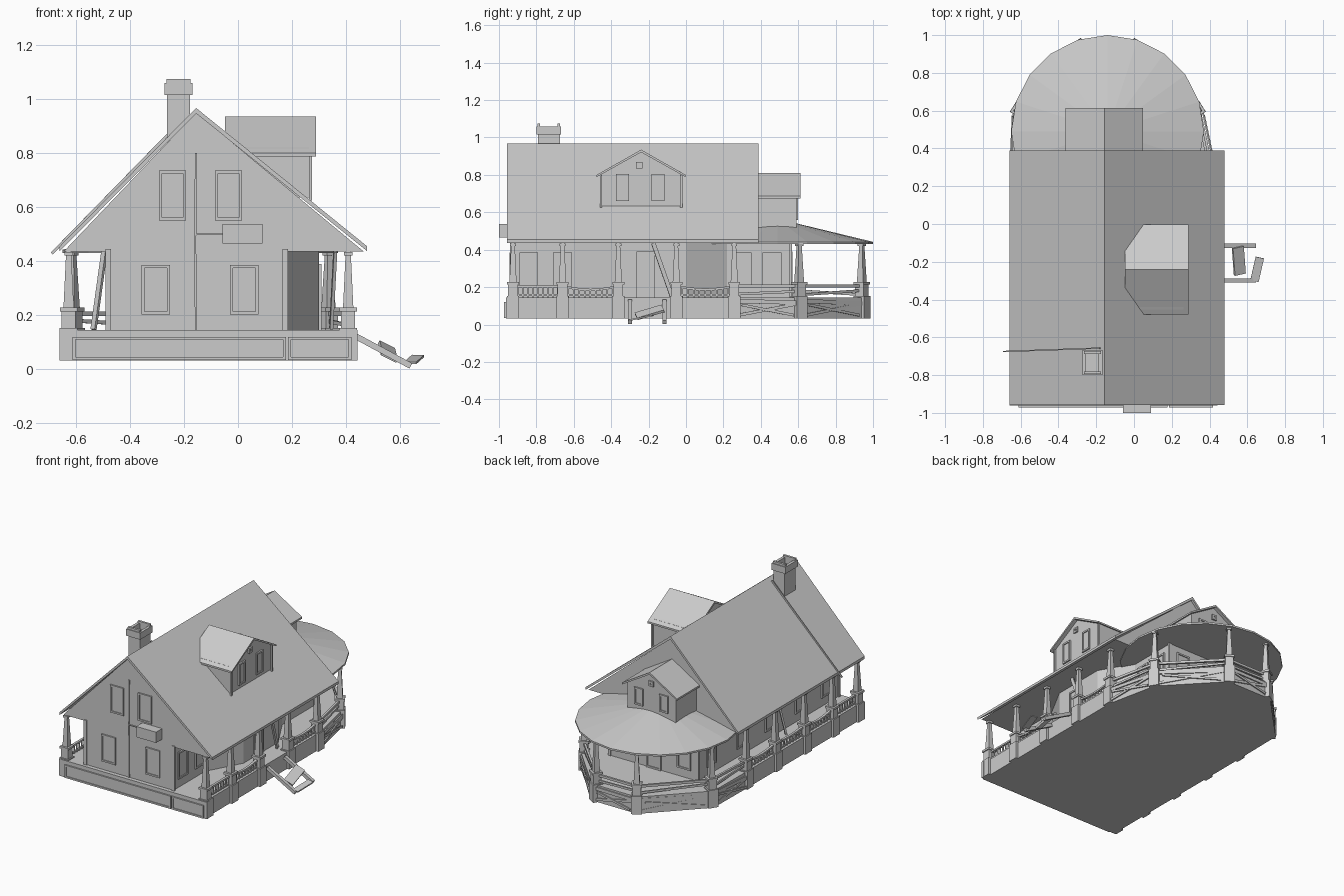
import bpy, bmesh, random
from math import radians, cos, sin, pi
from mathutils import Matrix, Vector

if "Cube" in bpy.data.objects:
    bpy.data.objects.remove(bpy.data.objects["Cube"])

random.seed(4)
RX = -0.155                      # ridge x


def finish(name, bm):
    bmesh.ops.recalc_face_normals(bm, faces=bm.faces)
    me = bpy.data.meshes.new(name)
    bm.to_mesh(me)
    bm.free()
    ob = bpy.data.objects.new(name, me)
    bpy.context.collection.objects.link(ob)
    return ob


def add_box(bm, loc, size, m=Matrix()):
    mat = m @ Matrix.Translation(loc) @ Matrix.Diagonal((*size, 1))
    bmesh.ops.create_cube(bm, size=1, matrix=mat)


def box(name, lo, hi):
    lo, hi = Vector(lo), Vector(hi)
    bm = bmesh.new()
    add_box(bm, (lo + hi) / 2, hi - lo)
    return finish(name, bm)


def add_beam(bm, p, q, w, h):
    """Bar from p to q, w wide sideways and h deep."""
    p, q = Vector(p), Vector(q)
    z = (q - p).normalized()
    x = z.cross(Vector((0, 0, 1)))
    x = x.normalized() if x.length > 0.01 else Vector((1, 0, 0))
    y = z.cross(x)
    m = Matrix((x, y, z)).transposed().to_4x4()
    m.translation = (p + q) / 2
    add_box(bm, (0, 0, 0), (w, h, (q - p).length), m)


def beams(name, items):
    bm = bmesh.new()
    for it in items:
        add_beam(bm, *it)
    return finish(name, bm)


def prism(name, pts, axis, a, b):
    """Extrude a 2D profile along an axis: x uses (y,z), y uses (x,z), z uses (x,y)."""
    def place(u, v, t):
        return {'x': (t, u, v), 'y': (u, t, v), 'z': (u, v, t)}[axis]
    bm = bmesh.new()
    f = bm.faces.new([bm.verts.new(place(u, v, a)) for u, v in pts])
    g = bmesh.ops.extrude_face_region(bm, geom=[f])
    vs = [v for v in g['geom'] if isinstance(v, bmesh.types.BMVert)]
    bmesh.ops.translate(bm, verts=vs, vec=Vector(place(0, 0, b - a)))
    return finish(name, bm)


def window(name, x, y, z0, z1, w, face):
    """Frame and pane on a wall; face angle 0 = front, 90 = right, 180 = back, -90 = left."""
    bm = bmesh.new()
    m = Matrix.Translation((x, y, (z0 + z1) / 2)) @ Matrix.Rotation(radians(face), 4, 'Z')
    h, t = z1 - z0, 0.011
    for s in (-1, 1):
        add_box(bm, (s * (w - t) / 2, 0, 0), (t, 0.02, h), m)
        add_box(bm, (0, 0, s * (h - t) / 2), (w, 0.02, t), m)
    add_box(bm, (0, 0, 0), (w - t, 0.008, h - t), m)
    return finish(name, bm)


# Deck with a polygonal rear
prism('deck', [(-0.645, -0.95), (0.425, -0.95), (0.425, 0.27), (0.35, 0.62), (0.03, 0.96),
               (-0.31, 0.96), (-0.64, 0.62), (-0.645, 0.27)], 'z', 0.032, 0.145)
box('front_skirt', (-0.66, -0.962, 0.032), (0.442, -0.94, 0.145))
window('skirt_panel_left', -0.217, -0.962, 0.034, 0.12, 0.79, 0)
window('skirt_panel_right', 0.302, -0.962, 0.034, 0.12, 0.235, 0)

# House walls: ground floor with projecting right bay, and gabled upper floor
prism('ground_floor', [(-0.48, -0.935), (0.175, -0.935), (0.175, -0.6), (0.3, -0.37), (0.3, 0.0),
                       (0.175, 0.22), (0.175, 0.56), (-0.48, 0.56)], 'z', 0.14, 0.445)
prism('upper_floor', [(-0.645, 0.436), (0.465, 0.436), (RX, 0.95)], 'y', -0.935, 0.372)
for cx in (-0.48, 0.175):
    for cy in (-0.935, 0.56):
        box('corner_board', (cx - 0.01, cy - 0.006, 0.14), (cx + 0.01, cy + 0.006, 0.445))

# Main roof
prism('main_roof', [(-0.66, 0.437), (-0.66, 0.455), (RX, 0.967), (0.478, 0.455), (0.478, 0.437),
                    (RX, 0.947)], 'y', -0.957, 0.388)

# Round rear porch roof: low 20-sided cone on a thin rim
bm = bmesh.new()
bmesh.ops.create_cone(bm, cap_ends=True, segments=20, radius1=0.51, radius2=0.51, depth=0.012,
                      matrix=Matrix.Translation((-0.14, 0.49, 0.436)))
bmesh.ops.create_cone(bm, cap_ends=False, segments=20, radius1=0.51, radius2=0, depth=0.123,
                      matrix=Matrix.Translation((-0.14, 0.49, 0.5035)))
finish('porch_roof', bm)


# Dormers: pentagon walls under a chevron roof
def dormer(name, c, hw, bottom, eave, top, axis, w0, w1, r0, r1):
    s = (top - eave) / (hw + 0.02)
    prism(name + '_walls', [(c - hw, bottom), (c + hw, bottom), (c + hw, eave + 0.012), (c, top - 0.01),
                            (c - hw, eave + 0.012)], axis, w0, w1)
    e = hw + 0.025
    ze = top - s * e
    prism(name + '_roof', [(c - e, ze - 0.012), (c - e, ze), (c, top), (c + e, ze), (c + e, ze - 0.012),
                           (c, top - 0.014)], axis, r0, r1)


dormer('side_dormer', -0.24, 0.213, 0.635, 0.803, 0.935, 'x', 0.0, 0.262, -0.048, 0.288)
dormer('rear_dormer', -0.157, 0.18, 0.49, 0.69, 0.81, 'y', 0.36, 0.59, 0.30, 0.613)
for y in (-0.34, -0.15):
    window('side_dormer_window', 0.262, y, 0.66, 0.805, 0.07, 90)
window('side_dormer_vent', 0.262, -0.25, 0.835, 0.87, 0.035, 90)
for x in (-0.25, -0.065):
    window('rear_dormer_window', x, 0.59, 0.56, 0.675, 0.065, 180)
window('rear_dormer_vent', -0.157, 0.59, 0.71, 0.745, 0.035, 180)
beams('dormer_corner_posts', [((0.268, y, 0.625), (0.268, y, 0.8), 0.012, 0.012) for y in (-0.455, -0.025)])

# Windows and doors
for x in (-0.243, -0.035):
    window('upper_window', x, -0.935, 0.55, 0.735, 0.1, 0)
for x in (-0.305, 0.023):
    window('lower_window', x, -0.935, 0.203, 0.385, 0.105, 0)
for y in (-0.84, -0.66, 0.3, 0.46):
    window('right_window', 0.175, y, 0.203, 0.385, 0.1, 90)
window('right_door', 0.3, -0.215, 0.145, 0.39, 0.1, 90)
for y in (-0.8, -0.52, -0.2, 0.1, 0.42):
    window('left_window', -0.48, y, 0.203, 0.385, 0.1, -90)
for x in (-0.38, 0.07):
    window('rear_window', x, 0.56, 0.203, 0.385, 0.1, 180)
window('rear_door', -0.155, 0.56, 0.145, 0.39, 0.11, 180)

# Chimney with a flared, hollow cap
box('chimney_stack', (-0.262, -0.79, 0.78), (-0.178, -0.675, 1.02))
for x in (-0.265, -0.18):
    box('chimney_cap_side', (x - 0.007, -0.8, 1.015), (x + 0.012, -0.668, 1.06))
for y in (-0.793, -0.675):
    box('chimney_cap_end', (-0.272, y - 0.007, 1.015), (-0.168, y + 0.007, 1.06))
box('chimney_rim_front', (-0.265, -0.795, 1.06), (-0.175, -0.78, 1.074))
box('chimney_rim_back', (-0.265, -0.688, 1.06), (-0.175, -0.673, 1.074))

# Cable over the left roof, front cable and meter box
beams('roof_cable', [((-0.69, -0.675, 0.428), (-0.18, -0.657, 0.95), 0.007, 0.01)])
beams('wall_cable', [((RX, -0.938, 0.8), (RX - 0.004, -0.938, 0.46), 0.007, 0.008),
                     ((RX - 0.004, -0.938, 0.46), (RX, -0.938, 0.14), 0.006, 0.008),
                     ((RX, -0.94, 0.5), (-0.05, -0.94, 0.5), 0.006, 0.006)])
box('front_box', (-0.057, -1.0, 0.466), (0.09, -0.93, 0.538))

# Porch posts: pier, pedestal, cap and tapered column
SIDE_Y = (-0.925, -0.66, -0.362, -0.052, 0.258)
right = [(0.408, y) for y in SIDE_Y]
left = [(-0.627, y) for y in SIDE_Y]
rear = [(0.335, 0.605), (0.012, 0.94), (-0.292, 0.94), (-0.612, 0.605)]
for x, y in right + left + rear:
    ang = 0 if y < 0.3 else (radians(32) if (x > RX) == (y < 0.8) else radians(-32))
    m = Matrix.Translation((x, y, 0)) @ Matrix.Rotation(ang, 4, 'Z')
    bm = bmesh.new()
    add_box(bm, (0, 0, 0.092), (0.066, 0.066, 0.12), m)
    add_box(bm, (0, 0, 0.18), (0.052, 0.052, 0.07), m)
    add_box(bm, (0, 0, 0.221), (0.064, 0.064, 0.014), m)
    bmesh.ops.create_cone(bm, cap_ends=True, segments=4, radius1=0.027, radius2=0.013, depth=0.21,
                          matrix=m @ Matrix.Translation((0, 0, 0.333)) @ Matrix.Rotation(pi / 4, 4, 'Z'))
    add_box(bm, (0, 0, 0.427), (0.032, 0.032, 0.014), m)
    finish('porch_post', bm)


# Railings with sagging top rail and balusters along both sides
def railing(a, b, sag):
    a, b = Vector((*a, 0)), Vector((*b, 0))
    top = lambda t: a.lerp(b, t) + Vector((0, 0, 0.205 - sag * sin(pi * t)))
    bars = [(top(i / 6), top((i + 1) / 6), 0.016, 0.012) for i in range(6)]
    low = Vector((0, 0, 0.157))
    bars.append((a + low, b + low, 0.012, 0.01))
    for i in range(1, 10):
        p = top(i / 10)
        bars.append(((p.x, p.y, 0.145), p, 0.008, 0.008))
    beams('side_railing', bars)


for row in (right, left):
    for i, sag in enumerate((0.0, 0.02, None, 0.018)):
        if sag is not None:
            railing(row[i], row[i + 1], sag)
railing(left[2], left[3], 0.01)

# Rear railings: plain boards, a fallen plank and crossed skirt boards
path = [right[4]] + rear + [left[4]]
for a, b in zip(path, path[1:]):
    a, b = Vector((*a, 0)), Vector((*b, 0))
    d = (b - a).normalized()
    out = Vector((-d.y, d.x, 0))
    if out.dot(a - Vector((-0.14, 0.4, 0))) < 0:
        out = -out
    at = lambda t, z, o=0.0: a.lerp(b, t) + out * o + Vector((0, 0, z))
    r = random.uniform(-0.015, 0.015)
    beams('rear_railing', [(at(0, 0.205), at(1, 0.205), 0.014, 0.016),
                           (at(0, 0.17 + r), at(1, 0.17 - r), 0.01, 0.014)])
    beams('skirt_boards', [(at(0.05, 0.05, 0.026), at(0.95, 0.11, 0.026), 0.008, 0.016),
                           (at(0.05, 0.125, 0.026), at(0.95, 0.125 + r, 0.026), 0.008, 0.022),
                           (at(0.1, 0.105, 0.03), at(0.9, 0.05, 0.03), 0.008, 0.014)])

# Broken steps: two stringers and two loose treads
beams('step_stringers', [((0.43, y, 0.125), (0.64, y, 0.012), 0.022, 0.022) for y in (-0.115, -0.3)])
for name, loc, rot, size in (('upper_tread', (0.555, -0.195, 0.065), (0.25, 0.5, 0.08), (0.065, 0.15, 0.014)),
                             ('lower_tread', (0.652, -0.24, 0.036), (0.2, 0.0, -0.22), (0.045, 0.13, 0.008))):
    bm = bmesh.new()
    m = Matrix.LocRotScale(loc, None, None)
    for ang, ax in zip(rot, 'XYZ'):
        m = m @ Matrix.Rotation(ang, 4, ax)
    add_box(bm, (0, 0, 0), size, m)
    finish(name, bm)

# Loose planks leaning on the porches
beams('leaning_planks', [((0.345, -0.075, 0.15), (0.36, -0.175, 0.435), 0.012, 0.022),
                         ((-0.535, -0.3, 0.147), (-0.495, -0.25, 0.435), 0.02, 0.012)])
